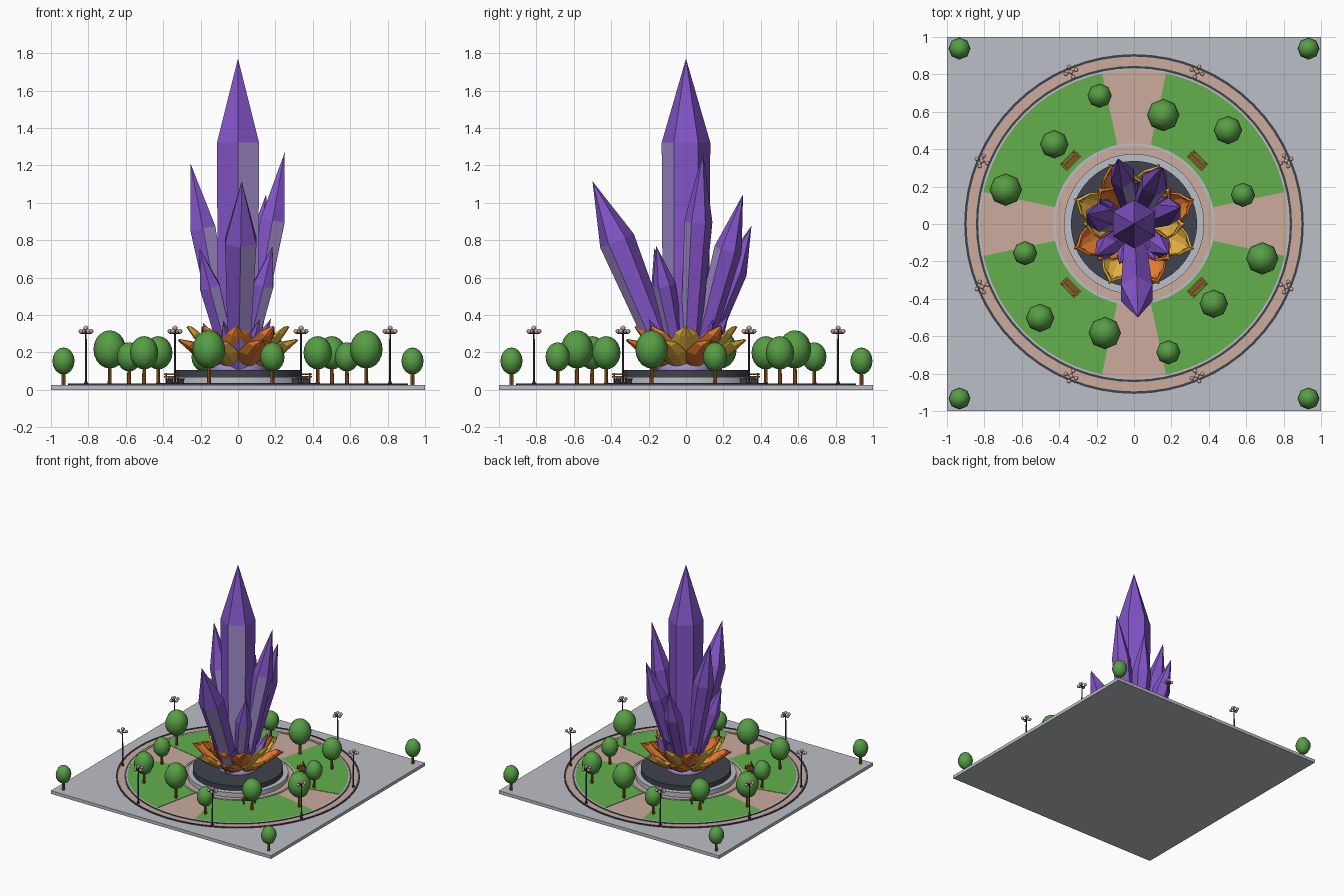
import bpy, bmesh, math
from math import sin, cos, pi, radians
from mathutils import Vector, Matrix

if "Cube" in bpy.data.objects:
    bpy.data.objects.remove(bpy.data.objects["Cube"])


def material(name, srgb):
    m = bpy.data.materials.new(name)
    m.diffuse_color = [((c + 0.055) / 1.055) ** 2.4 for c in srgb] + [1]
    m.use_nodes = True
    m.node_tree.nodes["Principled BSDF"].inputs["Base Color"].default_value = m.diffuse_color
    return m


STONE = material("pale stone", (0.74, 0.75, 0.78))
PINK = material("pink paving", (0.80, 0.67, 0.62))
LAWN = material("lawn green", (0.39, 0.69, 0.30))
LEAF = material("leaf green", (0.34, 0.62, 0.27))
PURPLE = material("crystal purple", (0.51, 0.33, 0.78))
LAVENDER = material("pale lavender", (0.63, 0.55, 0.80))
ORANGE = material("petal orange", (0.90, 0.49, 0.18))
YELLOW = material("petal yellow", (0.90, 0.70, 0.26))
DARK = material("dark slate", (0.25, 0.26, 0.30))
BROWN = material("wood brown", (0.62, 0.36, 0.14))


def finish(name, bm, *mats, smooth=False):
    bmesh.ops.recalc_face_normals(bm, faces=bm.faces)
    me = bpy.data.meshes.new(name)
    bm.to_mesh(me)
    bm.free()
    for m in mats:
        me.materials.append(m)
    ob = bpy.data.objects.new(name, me)
    bpy.context.collection.objects.link(ob)
    if smooth:
        for p in me.polygons:
            p.use_smooth = True
    return ob


def add_box(bm, center, size, rot=0.0, mat=0):
    m = (Matrix.Rotation(rot, 4, 'Z') @ Matrix.Translation(center)
         @ Matrix.Diagonal((*size, 1)))
    vs = bmesh.ops.create_cube(bm, size=1, matrix=m)["verts"]
    for f in {f for v in vs for f in v.link_faces}:
        f.material_index = mat


def add_rod(bm, x, y, z0, z1, r0, r1, n=8):
    bmesh.ops.create_cone(bm, cap_ends=True, segments=n, radius1=r0, radius2=r1, depth=z1 - z0,
                          matrix=Matrix.Translation((x, y, (z0 + z1) / 2)))


def add_ball(bm, center, rx, rz, u=8, v=8):
    bmesh.ops.create_uvsphere(bm, u_segments=u, v_segments=v, radius=1,
                              matrix=Matrix.Translation(center) @ Matrix.Diagonal((rx, rx, rz, 1)))


def sector(bm, r0, r1, z0, z1, a0=0.0, a1=360.0, n=64):
    """Solid arc with a rectangular section."""
    full = a1 - a0 >= 360
    rows = []
    for i in range(n if full else n + 1):
        a = radians(a0 + (a1 - a0) * i / n)
        rows.append([bm.verts.new((r * cos(a), r * sin(a), z))
                     for r, z in ((r0, z0), (r1, z0), (r1, z1), (r0, z1))])
    for i in range(n):
        p, q = rows[i], rows[(i + 1) % len(rows)]
        for k in range(4):
            bm.faces.new((p[k], q[k], q[(k + 1) % 4], p[(k + 1) % 4]))
    if not full:
        bm.faces.new(rows[0])
        bm.faces.new(rows[-1])


def ring(name, mat, *dims):
    bm = bmesh.new()
    sector(bm, *dims)
    finish(name, bm, mat)


def disc(name, mat, r, z0, z1):
    bm = bmesh.new()
    add_rod(bm, 0, 0, z0, z1, r, r, 64)
    finish(name, bm, mat)


# Ground slab and round plaza
bm = bmesh.new()
add_box(bm, (0, 0, 0.013), (2, 2, 0.026))
finish("ground_slab", bm, STONE)
disc("plaza_paving", PINK, 0.905, 0.02, 0.030)
for name, r0, r1 in (("outer_curb", 0.895, 0.908), ("path_curb", 0.833, 0.845)):
    ring(name, DARK, r0, r1, 0.02, 0.034)
ring("lawn_edging", STONE, 0.823, 0.833, 0.02, 0.034)
ring("inner_edging", STONE, 0.418, 0.432, 0.02, 0.036)

# Four lawns between the cross paths
bm = bmesh.new()
for i in range(4):
    sector(bm, 0.432, 0.823, 0.02, 0.033, 90 * i + 12, 90 * i + 78, 16)
finish("lawns", bm, LAWN)

# Stepped pedestal
disc("pedestal_step", STONE, 0.375, 0.02, 0.068)
disc("pedestal_top", DARK, 0.337, 0.06, 0.107)
bm = bmesh.new()
add_ball(bm, (0, 0, 0.107), 0.15, 0.07, 16, 8)
finish("crystal_mound", bm, LAVENDER, smooth=True)


# Flower petals: two rings, alternating colours
def petal(name, angle, rows, mat):
    bm = bmesh.new()
    grid = []
    for r, z, w in rows:
        grid.append([bm.verts.new((r - 0.02 * s * s, w * s, z + 0.025 * s * s * (w > 0.01)))
                     for s in (-1, -0.5, 0, 0.5, 1)])
    for a, b in zip(grid, grid[1:]):
        for k in range(4):
            bm.faces.new((a[k], a[k + 1], b[k + 1], b[k]))
    bmesh.ops.transform(bm, matrix=Matrix.Rotation(radians(angle), 4, 'Z'), verts=bm.verts)
    ob = finish(name, bm, mat)
    mod = ob.modifiers.new("thickness", 'SOLIDIFY')
    mod.thickness = 0.012
    mod.offset = 0


OUTER = ((0.10, 0.115, 0.04), (0.17, 0.145, 0.075), (0.24, 0.185, 0.088),
         (0.30, 0.23, 0.06), (0.345, 0.268, 0.004))
INNER = ((0.09, 0.125, 0.04), (0.14, 0.18, 0.07), (0.19, 0.235, 0.08),
         (0.235, 0.285, 0.055), (0.27, 0.338, 0.004))
for i in range(8):
    petal("outer_petal", 22.5 + 45 * i, OUTER, (ORANGE, YELLOW)[i % 2])
    petal("inner_petal", 45 * i, INNER, (YELLOW, ORANGE)[i % 2 if i != 6 else 1])


# Hexagonal crystals with one pale facet on each
def crystal(name, base, tip, radius, shoulder, base_scale):
    base, tip = Vector(base), Vector(tip)
    axis = tip - base
    h = axis.length
    bm = bmesh.new()

    def hexagon(r, z):
        return [bm.verts.new((r * cos(radians(30 + 60 * k)), r * sin(radians(30 + 60 * k)), z))
                for k in range(6)]
    low, high = hexagon(radius * base_scale, 0), hexagon(radius, h * shoulder)
    apex = bm.verts.new((0, 0, h))
    bm.faces.new(low[::-1])
    for k in range(6):
        j = (k + 1) % 6
        f = bm.faces.new((low[k], low[j], high[j], high[k]))
        f.material_index = int(k == 4)
        bm.faces.new((high[k], high[j], apex))
    turn = Vector((0, 0, 1)).rotation_difference(axis).to_matrix().to_4x4()
    bmesh.ops.transform(bm, matrix=Matrix.Translation(base) @ turn, verts=bm.verts)
    finish(name, bm, PURPLE, LAVENDER)


crystal("main_crystal", (0, 0, 0.11), (0, 0, 1.77), 0.13, 0.73, 0.95)
for x, y, z, r in ((0.02, -0.50, 1.115, 0.097), (-0.254, 0.05, 1.21, 0.078),
                   (0.25, 0.09, 1.27, 0.075), (-0.085, 0.35, 0.877, 0.070),
                   (0.15, 0.305, 1.045, 0.075), (-0.205, -0.17, 0.755, 0.062),
                   (0.185, -0.16, 0.77, 0.062)):
    crystal("side_crystal", (x * 0.18, y * 0.18, 0.12), (x, y, z), r, 0.68, 0.65)
for a, h in ((40, 0.38), (85, 0.41), (145, 0.36), (250, 0.37), (300, 0.38)):
    c, s = cos(radians(a)), sin(radians(a))
    crystal("small_crystal", (0.08 * c, 0.08 * s, 0.12), (0.23 * c, 0.23 * s, h), 0.032, 0.65, 0.7)


# Trees: a ring on the lawns and one at each corner
def tree(x, y, rx, rz, z):
    bm = bmesh.new()
    add_rod(bm, x, y, 0.02, z, 0.011, 0.008)
    finish("tree_trunk", bm, BROWN)
    bm = bmesh.new()
    add_ball(bm, (x, y, z), rx, rz, 8, 10)
    finish("tree_crown", bm, LEAF, smooth=True)


SIZES = ((0.065, 0.078, 0.176), (0.076, 0.089, 0.198), (0.087, 0.102, 0.216))
for i in range(12):
    a, r = radians(15 + 30 * i), (0.603, 0.71)[i % 2]
    tree(r * cos(a), r * sin(a), *SIZES[i % 3])
for x in (-0.933, 0.933):
    for y in (-0.933, 0.938):
        tree(x, y, 0.059, 0.072, 0.154)

# Street lamps with five globes
for i in range(8):
    a = radians(22.5 + 45 * i)
    x, y = 0.88 * cos(a), 0.88 * sin(a)
    bm = bmesh.new()
    add_rod(bm, x, y, 0.026, 0.045, 0.012, 0.008)
    add_rod(bm, x, y, 0.04, 0.322, 0.006, 0.004)
    for k in range(2):
        m = Matrix.Translation((x, y, 0.302)) @ Matrix.Rotation(a + k * pi / 2, 4, 'Z')
        bmesh.ops.create_cube(bm, size=1, matrix=m @ Matrix.Diagonal((0.06, 0.005, 0.005, 1)))
    finish("lamp_post", bm, DARK)
    bm = bmesh.new()
    add_ball(bm, (x, y, 0.33), 0.013, 0.013)
    for k in range(4):
        b = a + k * pi / 2
        add_ball(bm, (x + 0.03 * cos(b), y + 0.03 * sin(b), 0.313), 0.012, 0.012)
    finish("lamp_globes", bm, PINK, smooth=True)

# Slatted benches on the diagonals
for i in range(4):
    a = radians(45 + 90 * i)
    bm = bmesh.new()
    for k in range(3):
        add_box(bm, (0.461 + 0.014 * k, 0, 0.058), (0.011, 0.11, 0.006), a)
    for z in (0.070, 0.083):
        add_box(bm, (0.503, 0, z), (0.006, 0.11, 0.009), a)
    for y in (-0.042, 0.042):
        add_box(bm, (0.476, y, 0.043), (0.044, 0.007, 0.026), a, 1)
        add_box(bm, (0.499, y, 0.06), (0.005, 0.007, 0.06), a, 1)
    finish("bench", bm, BROWN, DARK)
